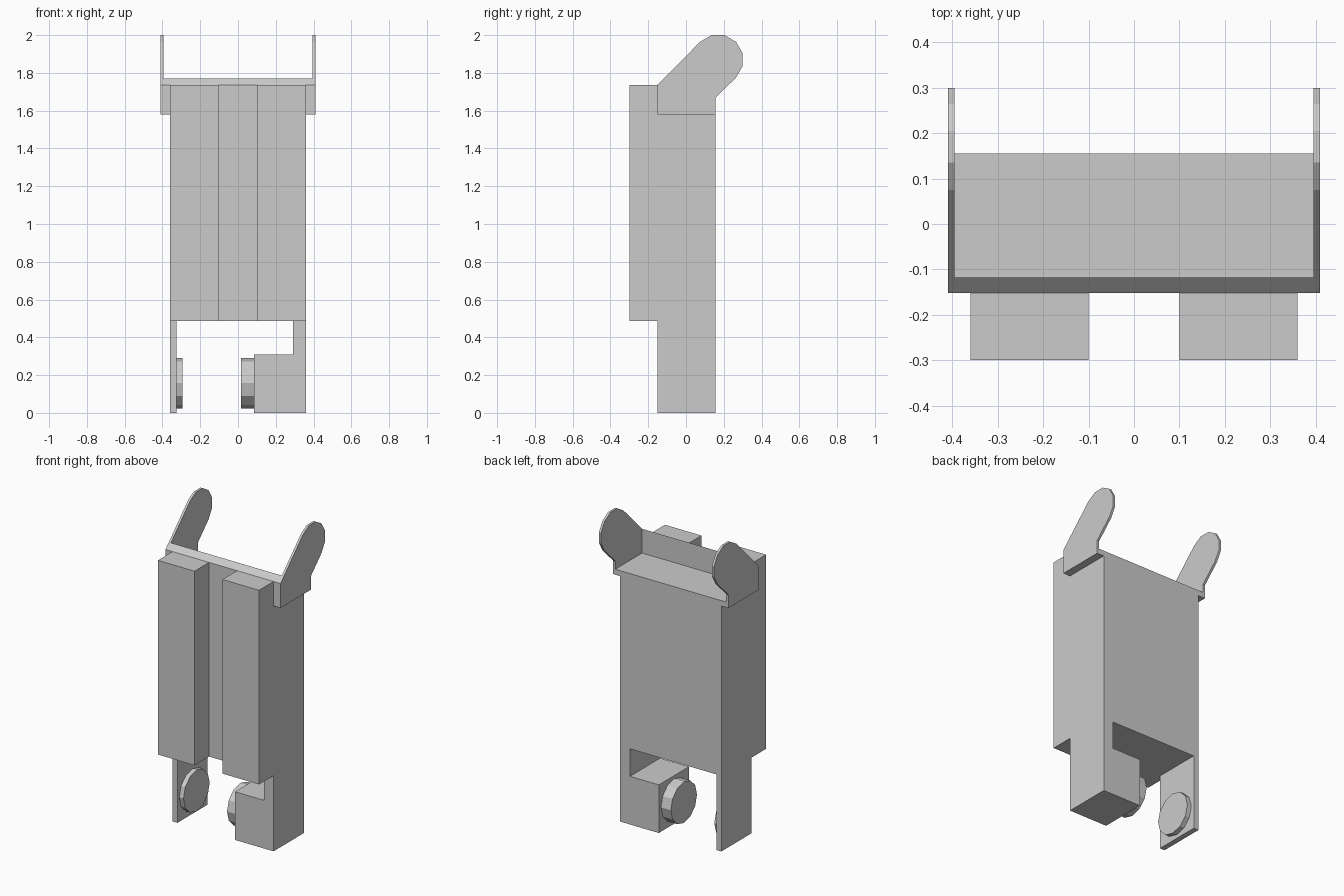
import bpy, bmesh, math

if "Cube" in bpy.data.objects:
    bpy.data.objects.remove(bpy.data.objects["Cube"])

Y0, Y1 = -0.152, 0.155          # front and back of the main body


def extrude(name, profile, axis, lo, hi):
    """Solid prism: a 2D profile swept along x or y from lo to hi."""
    def place(a, b, d):
        return (d, a, b) if axis == 'x' else (a, d, b)
    bm = bmesh.new()
    face = bm.faces.new([bm.verts.new(place(a, b, lo)) for a, b in profile])
    new = bmesh.ops.extrude_face_region(bm, geom=[face])['geom']
    offset = place(0, 0, hi - lo)
    bmesh.ops.translate(bm, vec=offset, verts=[v for v in new if isinstance(v, bmesh.types.BMVert)])
    bmesh.ops.recalc_face_normals(bm, faces=bm.faces)
    mesh = bpy.data.meshes.new(name)
    bm.to_mesh(mesh)
    bm.free()
    obj = bpy.data.objects.new(name, mesh)
    bpy.context.collection.objects.link(obj)
    return obj


def rect(a0, a1, b0, b1):
    return [(a0, b0), (a1, b0), (a1, b1), (a0, b1)]


def arc(cy, cz, r, start, steps):
    """Points of a 12-sided circle, going clockwise from the start angle."""
    return [(cy + r * math.cos(math.radians(start - 30 * i)),
             cz + r * math.sin(math.radians(start - 30 * i))) for i in range(steps)]


# Body with the thin left leg and the stepped right leg
extrude("body", [(-0.36, 0), (-0.325, 0), (-0.325, 0.487), (0.29, 0.487),
                 (0.29, 0.31), (0.085, 0.31), (0.085, 0), (0.36, 0),
                 (0.36, 1.58), (-0.36, 1.58)], 'y', Y0, Y1)

# Round discs facing each other between the legs
disc = arc(0, 0.157, 0.133, 90, 12)
extrude("left_disc", disc, 'x', -0.325, -0.295)
extrude("right_disc", disc, 'x', 0.015, 0.085)

# Top bracket: floor with a bevelled front lip
extrude("bracket_tray", [(Y0, 1.58), (Y1, 1.58), (Y1, 1.615), (-0.118, 1.615),
                         (-0.118, 1.771), (Y0, 1.737)], 'x', -0.395, 0.395)

# Front columns and rounded bracket arms, one on each side
arm = [(Y0, 1.58), (Y0, 1.737)] + arc(0.17, 1.87, 0.134, 135, 7) + [(Y1, 1.667), (Y1, 1.58)]
for side, s in (("left", -1), ("right", 1)):
    extrude(side + "_column", rect(*sorted((s * 0.1, s * 0.36)), 0.487, 1.737), 'y', -0.30, Y0)
    extrude(side + "_arm", arm, 'x', *sorted((s * 0.395, s * 0.41)))
